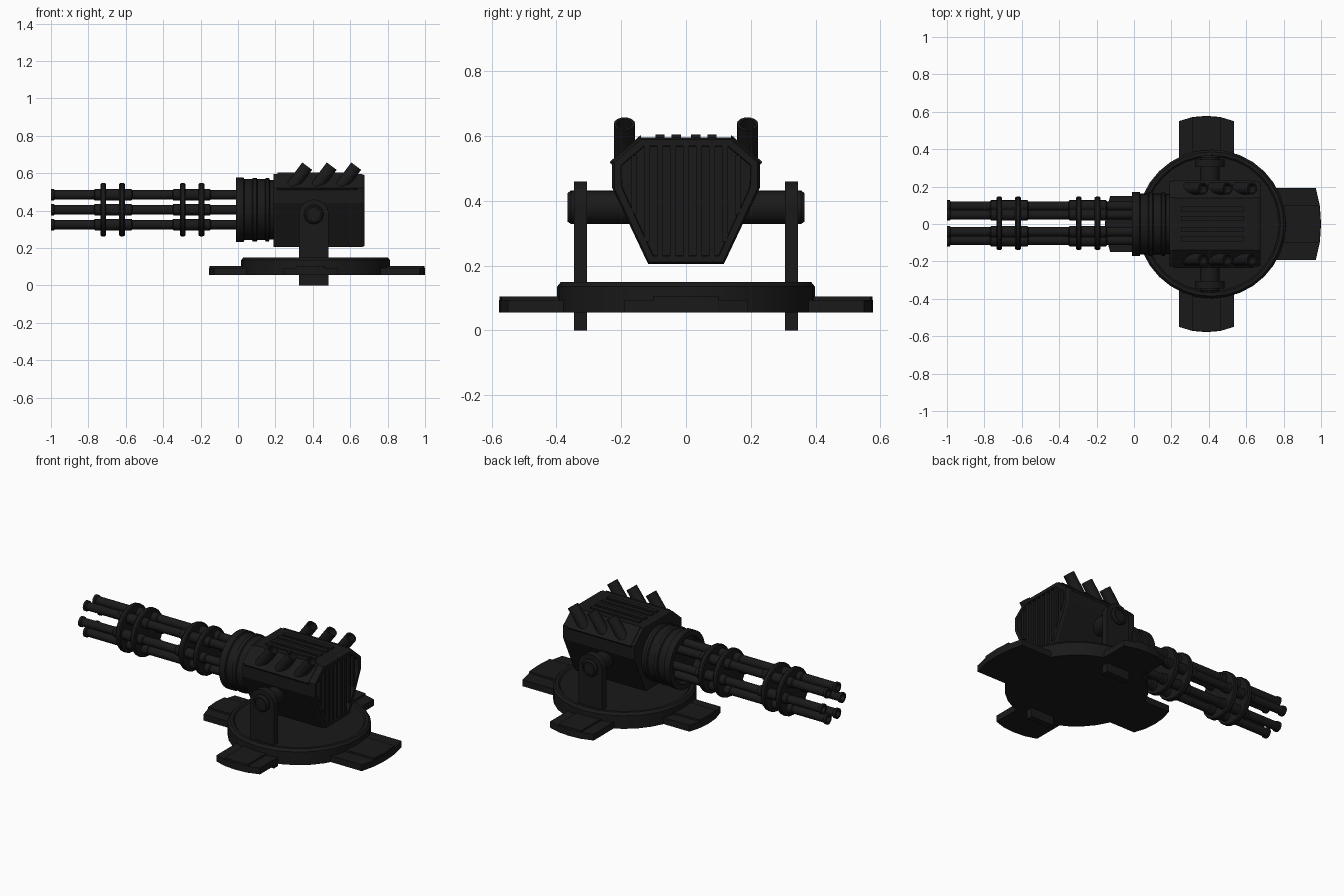
import bpy, bmesh, math
from mathutils import Matrix, Vector

if "Cube" in bpy.data.objects:
    bpy.data.objects.remove(bpy.data.objects["Cube"])

dark = bpy.data.materials.new("dark_metal")
dark.diffuse_color = (0.01, 0.01, 0.01, 1)
dark.use_nodes = True
dark.node_tree.nodes["Principled BSDF"].inputs["Base Color"].default_value = dark.diffuse_color


def finish(name, bm, matrix=None):
    if matrix:
        bm.transform(matrix)
    bmesh.ops.recalc_face_normals(bm, faces=bm.faces)
    me = bpy.data.meshes.new(name)
    bm.to_mesh(me)
    bm.free()
    ob = bpy.data.objects.new(name, me)
    bpy.context.collection.objects.link(ob)
    me.materials.append(dark)
    return ob


def lathe(name, profile, origin, axis, sides=24):
    """Revolve (radius, height) points around an axis through origin."""
    bm = bmesh.new()
    rings = []
    for r, h in profile:
        if r == 0:
            rings.append([bm.verts.new((0, 0, h))] * sides)
        else:
            rings.append([bm.verts.new((r * math.cos(2 * math.pi * i / sides),
                                        r * math.sin(2 * math.pi * i / sides), h))
                          for i in range(sides)])
    for a, b in zip(rings, rings[1:]):
        for i in range(sides):
            j = (i + 1) % sides
            bm.faces.new(list(dict.fromkeys((a[i], a[j], b[j], b[i]))))
    rot = Vector(axis).to_track_quat('Z', 'Y').to_matrix().to_4x4()
    ob = finish(name, bm, Matrix.Translation(origin) @ rot)
    bpy.context.view_layer.objects.active = ob
    ob.select_set(True)
    bpy.ops.object.shade_smooth_by_angle(angle=math.radians(32))
    ob.select_set(False)
    return ob


def prism_mesh(pts, axis, lo, hi):
    """Extrude a 2D outline along X, Y or Z."""
    put = {'X': lambda a, b, t: (t, a, b), 'Y': lambda a, b, t: (a, t, b),
           'Z': lambda a, b, t: (a, b, t)}[axis]
    bm = bmesh.new()
    a = [bm.verts.new(put(p, q, lo)) for p, q in pts]
    b = [bm.verts.new(put(p, q, hi)) for p, q in pts]
    bm.faces.new(a)
    cap = bm.faces.new(b)
    n = len(pts)
    for i in range(n):
        j = (i + 1) % n
        bm.faces.new((a[i], a[j], b[j], b[i]))
    bmesh.ops.recalc_face_normals(bm, faces=bm.faces)
    return bm, cap


def prism(name, pts, axis, lo, hi, matrix=None):
    return finish(name, prism_mesh(pts, axis, lo, hi)[0], matrix)


def box(name, x0, x1, y0, y1, z0, z1):
    return prism(name, [(x0, y0), (x1, y0), (x1, y1), (x0, y1)], 'Z', z0, z1)


# Turntable base with a raised rim
CX = 0.415
lathe("base_disc", [(0, .055), (.398, .055), (.398, .135), (.386, .15),
                    (.368, .15), (.36, .142), (0, .142)], (CX, 0, 0), (0, 0, 1), 32)

# Four feet, each with a raised middle panel
for cx, ang, w, tip in ((CX, 0, .192, .585), (.387, 90, .147, .578),
                        (CX, 180, .15, .57), (.387, 270, .147, .578)):
    m = Matrix.Translation((cx, 0, 0)) @ Matrix.Rotation(math.radians(ang), 4, 'Z')
    c = tip - .028
    prism("foot", [(.25, -w), (c, -w), (tip - .006, -w * .5), (tip, 0),
                   (tip - .006, w * .5), (c, w), (.25, w)], 'Z', .055, .094, m)
    prism("foot_panel", [(.25, -w * .54), (tip - .008, -w * .52), (tip - .002, 0),
                         (tip - .008, w * .52), (.25, w * .54)], 'Z', .09, .105, m)

# Side brackets and pivots
PX, PZ = .405, .38
arc = [(PX + .08 * math.cos(math.pi * i / 12), PZ + .08 * math.sin(math.pi * i / 12))
       for i in range(13)]
for s in (-1, 1):
    lo, hi = sorted((s * .305, s * .346))
    prism("bracket", [(PX - .08, 0), (PX + .08, 0)] + arc, 'Y', lo, hi)
    lathe("pivot", [(0, .1), (.052, .1), (.052, .355), (.044, .366), (.035, .366),
                    (.035, .357), (0, .357)], (PX, 0, PZ), (0, s, 0))

# Gun housing: chamfered profile with recessed rear grille
half = [(.117, .205), (.228, .44), (.228, .522), (.142, .596)]
outline = half + [(-y, z) for y, z in reversed(half)]
bm, cap = prism_mesh(outline, 'X', .19, .66)
top = bmesh.ops.extrude_face_region(bm, geom=[cap])['geom']
rear = next(g for g in top if isinstance(g, bmesh.types.BMFace))
bmesh.ops.delete(bm, geom=[cap], context='FACES_ONLY') if cap.is_valid else None
for v in rear.verts:
    v.co = ((.676, v.co.y * .97, .4 + (v.co.z - .4) * .97))
bmesh.ops.inset_region(bm, faces=[rear], thickness=.022)
bmesh.ops.inset_region(bm, faces=[rear], thickness=.002, depth=-.025)
finish("housing", bm)

# Vertical grille slats
for i in range(9):
    y = -.16 + .04 * i
    e = abs(y) + .008
    z1 = .572 - max(0, e - .13) * .86
    z0 = .226 + max(0, e - .105) * 2.1
    box("grille_slat", .645, .672, y - .009, y + .009, z0, z1)

# Shoulder cover plates and top ribs
for s in (-1, 1):
    prism("shoulder_plate", [(s * y, z) for y, z in
          ((.135, .58), (.14, .603), (.236, .52), (.226, .508))], 'X', .21, .64)
for y in (-.08, -.03, .03, .08):
    box("top_rib", .25, .585, y - .014, y + .014, .59, .605)

# Six angled, hollow exhaust pipes
d = Vector((.6, 0, .8))
for s in (-1, 1):
    for i in range(3):
        lathe("exhaust_pipe", [(0, -.17), (.033, -.17), (.033, 0), (.024, 0),
                               (.024, -.05), (0, -.05)],
              (.37 + .131 * i, s * .19, .638), d, 16)

# Stepped collar, open at the front
AZ = .405
lathe("collar", [(0, .03), (.14, .03), (.14, -.01), (.172, -.01), (.172, .03),
                 (.163, .034), (.163, .075), (.17, .079), (.17, .1), (.163, .104),
                 (.163, .145), (.17, .149), (.17, .165), (.16, .17), (.16, .2), (0, .2)],
      (0, 0, AZ), (1, 0, 0), 32)

# Six barrels with thick sleeves and flared muzzles
R = .092
for i in range(6):
    a = math.radians(60 * i)
    o = (0, R * math.cos(a) + .004, AZ + R * math.sin(a))
    lathe("barrel", [(0, -.93), (.018, -.93), (.018, -1), (.031, -1), (.031, -.985),
                     (.025, -.98), (.025, -.77), (.031, -.765), (.031, -.57),
                     (.025, -.565), (.025, -.35), (.031, -.345), (.031, -.15),
                     (.025, -.145), (.025, .04), (0, .04)], o, (1, 0, 0), 16)

# Barrel clamp rings
for x in (-.72, -.62, -.295, -.195):
    lathe("barrel_clamp", [(0, -.015), (.137, -.015), (.142, -.009), (.142, .009),
                           (.137, .015), (0, .015)], (x, .004, AZ), (1, 0, 0), 24)
